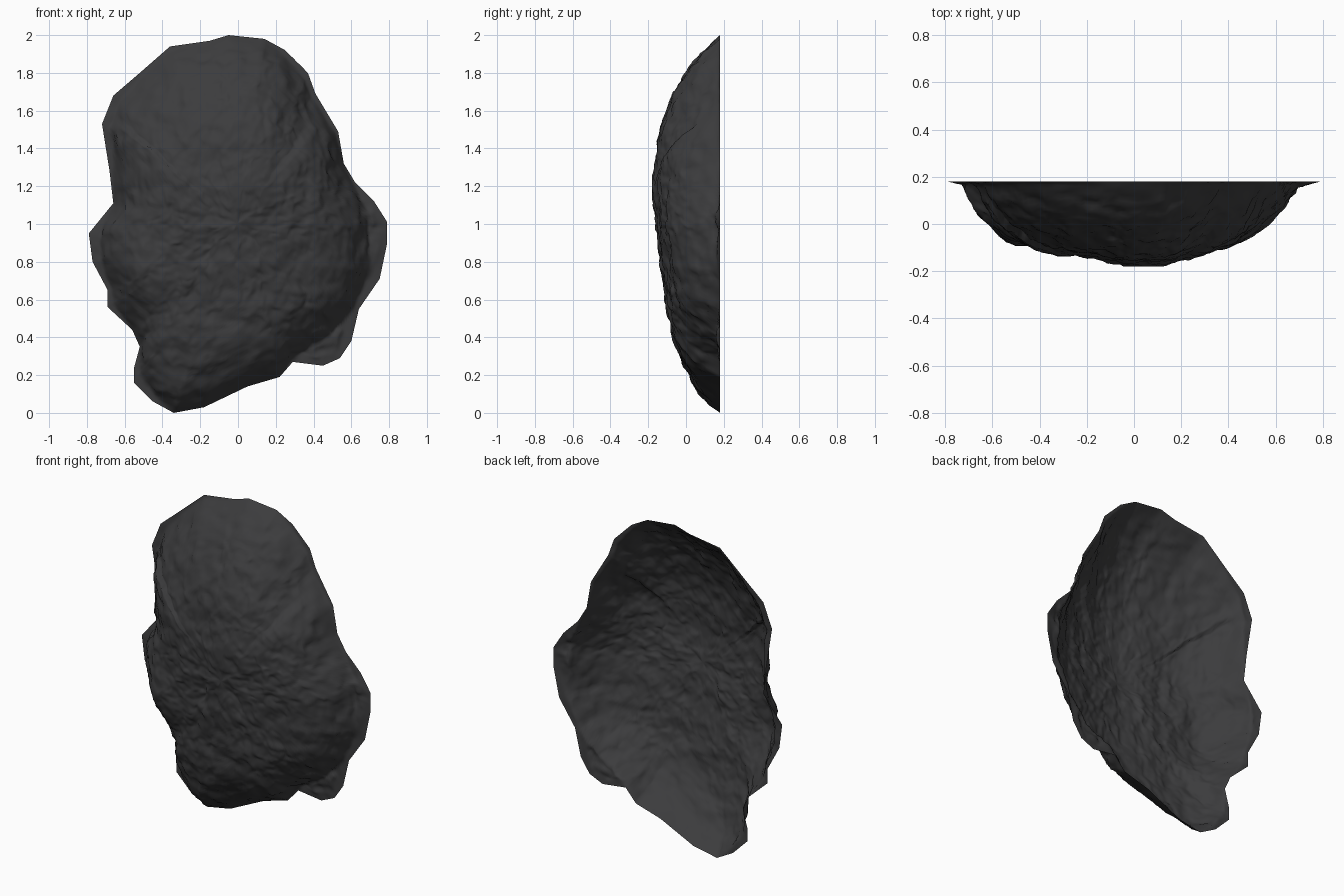
import bpy, bmesh, math
from mathutils import Vector, noise

if "Cube" in bpy.data.objects:
    bpy.data.objects.remove(bpy.data.objects["Cube"])

# Rim of the open shell seen from the front: x, z, share of radius where the body wall ends
RIM = [(-.05, 2, 1), (.14, 1.98, 1), (.25, 1.92, .98), (.37, 1.8, .95), (.41, 1.69, .96),
       (.53, 1.49, .98), (.56, 1.32, 1), (.62, 1.22, .98), (.72, 1.12, .92), (.79, 1.01, .88),
       (.79, .9, .88), (.75, .71, .92), (.64, .55, .97), (.6, .38, .87), (.54, .29, .84),
       (.45, .25, .85), (.29, .27, .98), (.22, .19, 1), (.05, .14, 1), (-.18, .03, 1),
       (-.34, 0, 1), (-.45, .06, .97), (-.55, .16, .94), (-.55, .24, .95), (-.52, .35, .99),
       (-.56, .44, 1), (-.69, .56, .95), (-.69, .65, .97), (-.77, .8, .94), (-.79, .95, .92),
       (-.66, 1.11, 1), (-.68, 1.28, .97), (-.72, 1.53, .92), (-.66, 1.68, .95),
       (-.52, 1.8, .98), (-.36, 1.94, .98), (-.15, 1.97, 1)]
# Bulge depth by height, and its share by x
DEPTH_Z = [(0, .19), (.2, .215), (.4, .255), (.6, .29), (.8, .315), (1, .34), (1.2, .355),
           (1.4, .345), (1.6, .32), (1.8, .29), (2, .26)]
SHARE_X = [(-.8, .76), (-.55, .82), (-.2, .91), (0, 1), (.12, .99), (.4, .84), (.6, .72), (.8, .6)]
BACK, SUB, RINGS = .18, 8, 64


def lerp_table(table, v):
    for (a, fa), (b, fb) in zip(table, table[1:]):
        if v <= b:
            k = max(0, (v - a) / (b - a))
            k = k * .5 + k * k * (3 - 2 * k) * .5
            return fa + (fb - fa) * k
    return table[-1][1]


def rock_point(rx, rz, inner, t):
    x, z = rx * t, 1 + (rz - 1) * t
    # Steeper wall toward the bottom and sides, rounder crown
    power = 4.2 if rz > 1.6 else 6 + 3 * max(0, 1 - rz)
    wall = max(0, 1 - (t / inner) ** power)
    skirt = .06 * min(1, (1 - t) / .1)
    depth = lerp_table(DEPTH_Z, z) * lerp_table(SHARE_X, x) * (wall * .94 + skirt)
    # Ledge bulging out on the lower left
    depth += .04 * math.exp(-((x + .53) / .09) ** 2 - ((z - .76) / .13) ** 2) * min(1, wall * 3)
    p = Vector((x, BACK - depth, z))
    # Craggy surface that fades out at the rim
    fade = min(1, (1 - t) / .08)
    rough = noise.noise_vector(p * 5) * .012 + noise.noise_vector(p * 14) * .012
    rough += noise.noise_vector(p * 32) * .007
    p += rough * fade
    p.y = max(-.18, min(BACK, p.y))
    return p


# Rock shell: rings from the middle out to the rim
bm = bmesh.new()
outline = []
for i, a in enumerate(RIM):
    b = RIM[(i + 1) % len(RIM)]
    for s in range(SUB):
        outline.append([a[k] + (b[k] - a[k]) * s / SUB for k in range(3)])
n = len(outline)
middle = bm.verts.new(rock_point(0, 1, 1, 0))
rings = []
for r in range(1, RINGS + 1):
    t = (r / RINGS) ** .85
    rings.append([bm.verts.new(rock_point(*o, t)) for o in outline])
for i in range(n):
    j = (i + 1) % n
    bm.faces.new((middle, rings[0][j], rings[0][i]))
    for inside, outside in zip(rings, rings[1:]):
        bm.faces.new((inside[i], inside[j], outside[j], outside[i]))
# Make the faces look toward the front
bmesh.ops.recalc_face_normals(bm, faces=bm.faces)
bm.normal_update()
if sum(f.normal.y * f.calc_area() for f in bm.faces) > 0:
    bmesh.ops.reverse_faces(bm, faces=bm.faces)
mesh = bpy.data.meshes.new("rock_face")
bm.to_mesh(mesh)
bm.free()
mesh.shade_smooth()
rock = bpy.data.objects.new("rock_face", mesh)
bpy.context.collection.objects.link(rock)

# Dark stone
stone = bpy.data.materials.new("dark_stone")
stone.diffuse_color = (.045, .045, .047, 1)
stone.use_nodes = True
stone.node_tree.nodes["Principled BSDF"].inputs["Base Color"].default_value = stone.diffuse_color
mesh.materials.append(stone)
